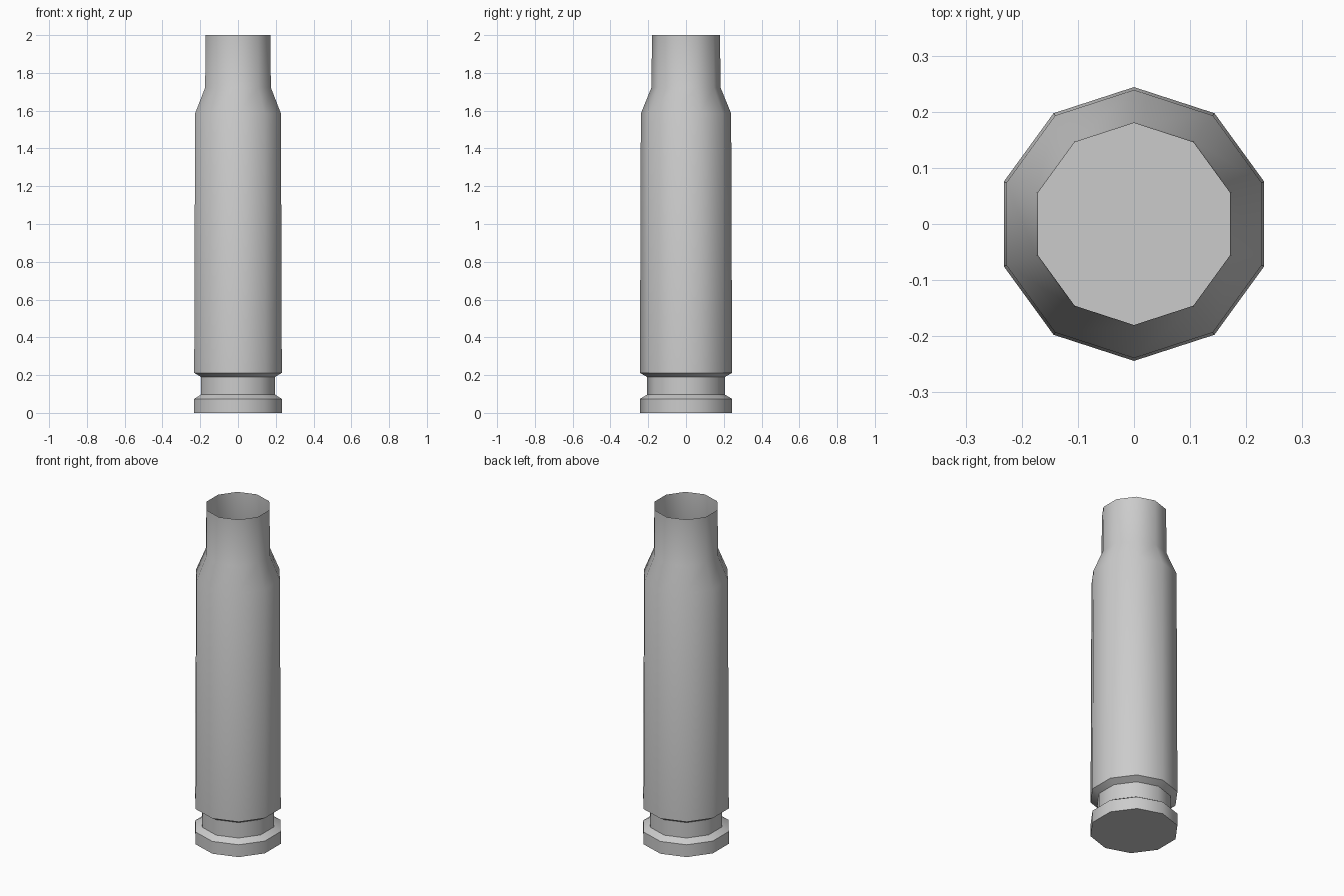
import bpy, bmesh, math

if "Cube" in bpy.data.objects:
    bpy.data.objects.remove(bpy.data.objects["Cube"])

SIDES = 10
# (radius, z) outline: rim, extractor groove, tapered body, shoulder, open neck
PROFILE = [(0.244, 0.0), (0.244, 0.074), (0.206, 0.097), (0.206, 0.19),
           (0.244, 0.212), (0.239, 1.585), (0.183, 1.722), (0.18, 2.0)]

bm = bmesh.new()

# One ten-sided ring per profile point, with a corner on the y axis
rings = []
for r, z in PROFILE:
    angles = [math.pi / 2 + 2 * math.pi * i / SIDES for i in range(SIDES)]
    rings.append([bm.verts.new((r * math.cos(a), r * math.sin(a), z)) for a in angles])

# Thin wall between neighbouring rings
for low, high in zip(rings, rings[1:]):
    for i in range(SIDES):
        j = (i + 1) % SIDES
        bm.faces.new((low[i], low[j], high[j], high[i]))

# Closed base; the mouth stays open
bm.faces.new(rings[0][::-1])

mesh = bpy.data.meshes.new("cartridge_case")
bm.to_mesh(mesh)
bm.free()
case = bpy.data.objects.new("cartridge_case", mesh)
bpy.context.collection.objects.link(case)

# Smooth around the body, crisp at the rim and groove
bpy.context.view_layer.objects.active = case
case.select_set(True)
bpy.ops.object.shade_smooth_by_angle(angle=math.radians(40))
